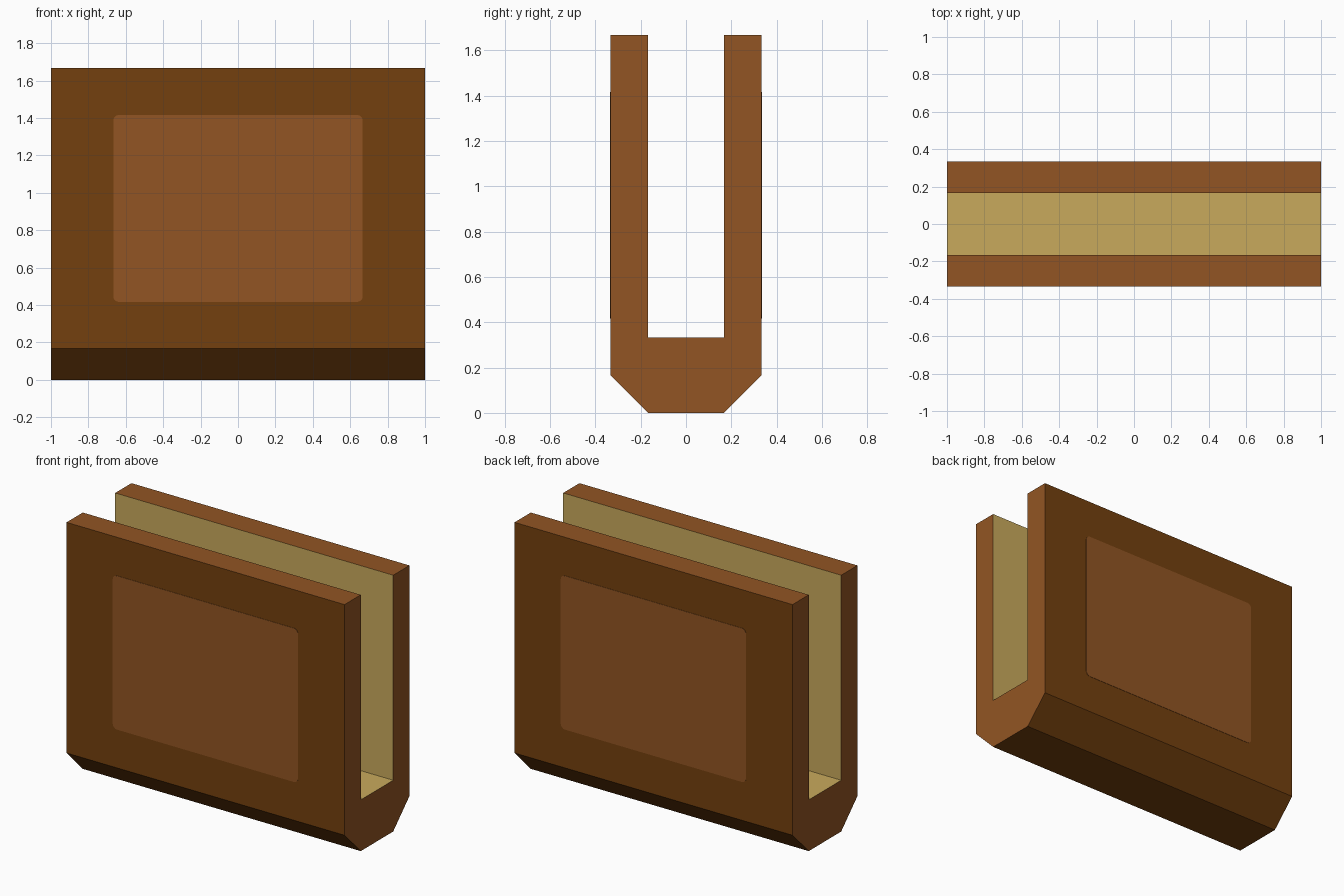
import bpy, bmesh, math
from mathutils import Vector

cube = bpy.data.objects.get("Cube")
if cube:
    bpy.data.objects.remove(cube, do_unlink=True)


def make_material(name, hex_code):
    def linear(c):
        return c / 12.92 if c <= 0.04045 else ((c + 0.055) / 1.055) ** 2.4
    rgb = [linear(v / 255) for v in bytes.fromhex(hex_code)]
    mat = bpy.data.materials.new(name)
    mat.use_nodes = True
    mat.diffuse_color = (*rgb, 1)
    mat.node_tree.nodes["Principled BSDF"].inputs["Base Color"].default_value = (*rgb, 1)
    return mat


dark = make_material("dark brown", "74400E")
tan = make_material("saddle brown", "925523")
cream = make_material("cream lining", "C9AA5C")


def extrude_outline(name, points, offset, materials):
    """Fill a closed outline and extrude it along offset."""
    bm = bmesh.new()
    face = bm.faces.new([bm.verts.new(p) for p in points])
    result = bmesh.ops.extrude_face_region(bm, geom=[face], use_keep_orig=True)
    moved = [v for v in result["geom"] if isinstance(v, bmesh.types.BMVert)]
    bmesh.ops.translate(bm, verts=moved, vec=offset)
    bmesh.ops.recalc_face_normals(bm, faces=bm.faces)
    mesh = bpy.data.meshes.new(name)
    bm.to_mesh(mesh)
    bm.free()
    for mat in materials:
        mesh.materials.append(mat)
    obj = bpy.data.objects.new(name, mesh)
    bpy.context.collection.objects.link(obj)
    return obj


# U-shaped body: one half profile mirrored across y, extruded along x
HALF, SLOT, FLOOR, HEIGHT = 1 / 3, 1 / 6, 1 / 3, 5 / 3
half = [(SLOT, 0), (HALF, SLOT), (HALF, HEIGHT), (SLOT, HEIGHT), (SLOT, FLOOR)]
profile = half + [(-y, z) for y, z in reversed(half)]
body = extrude_outline("folded_body", [(-1, y, z) for y, z in profile],
                       Vector((2, 0, 0)), [dark, tan, cream])

# Ends and rims are saddle brown, the slot is cream, the outside dark
for face in body.data.polygons:
    n, c = face.normal, face.center
    if abs(n.x) > 0.9 or c.z > HEIGHT - 0.01:
        face.material_index = 1
    elif abs(c.y) < SLOT + 0.01 and c.z > FLOOR - 0.01:
        face.material_index = 2

# Thin rounded panels on the front and back
WIDTH, LOW, HIGH, RADIUS, STEPS = 2 / 3, 5 / 12, 17 / 12, 0.03, 4
corners = [(WIDTH, HIGH), (-WIDTH, HIGH), (-WIDTH, LOW), (WIDTH, LOW)]
outline = []
for i, (x, z) in enumerate(corners):
    cx = x - math.copysign(RADIUS, x)
    cz = z + (RADIUS if z == LOW else -RADIUS)
    for s in range(STEPS + 1):
        a = (i + s / STEPS) * math.pi / 2
        outline.append((cx + RADIUS * math.cos(a), cz + RADIUS * math.sin(a)))

for name, side in (("front_panel", -1), ("back_panel", 1)):
    extrude_outline(name, [(x, side * (HALF - 0.002), z) for x, z in outline],
                    Vector((0, side * 0.004, 0)), [tan])
